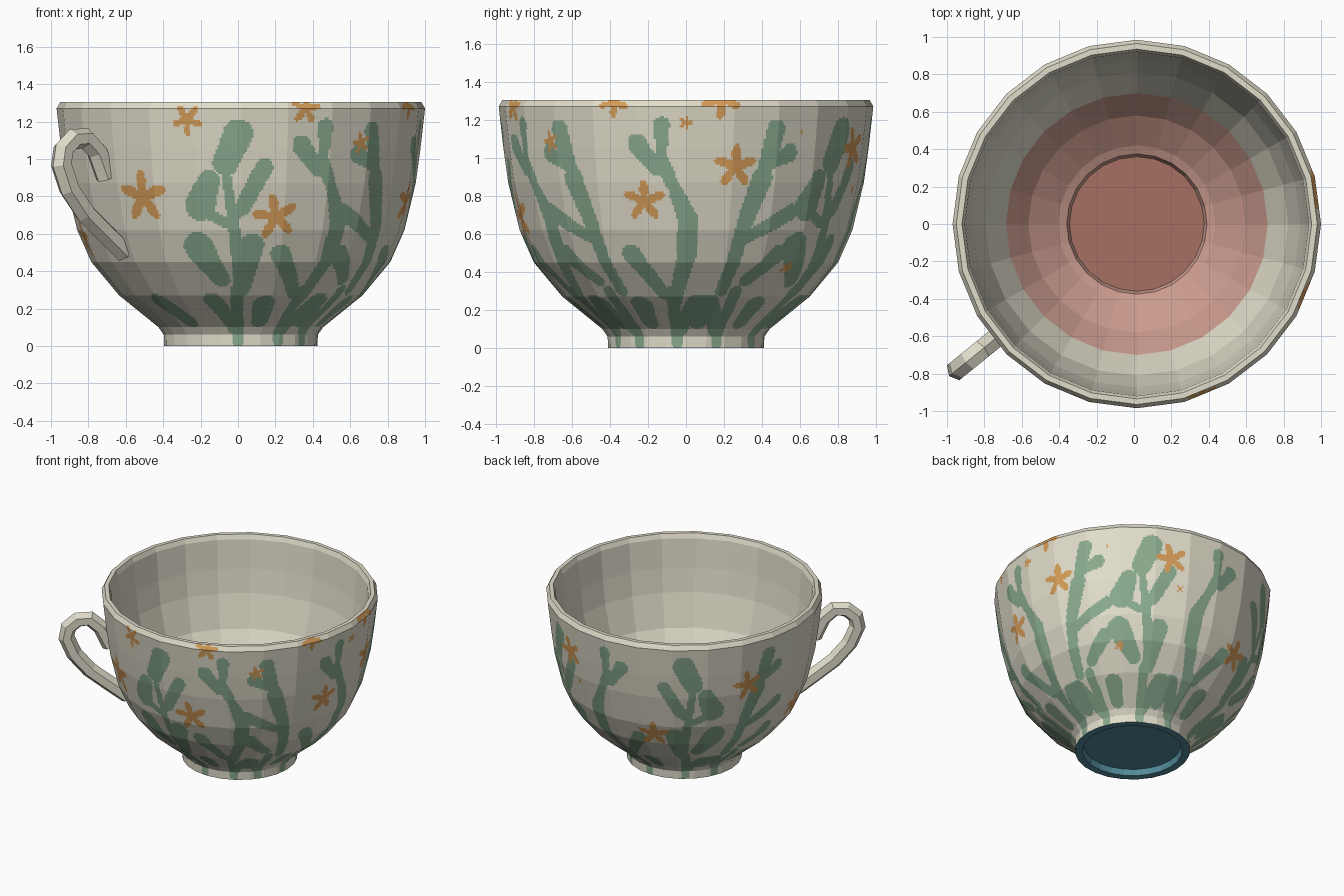
import bpy, math

if "Cube" in bpy.data.objects:
    bpy.data.objects.remove(bpy.data.objects["Cube"])

CX, SIDES, SUB, STEP = 0.015, 24, 22, 0.0125
COLS = SIDES * SUB


def material(name, *srgb):
    m = bpy.data.materials.new(name)
    m.diffuse_color = [((c / 255 + 0.055) / 1.055) ** 2.4 for c in srgb] + [1]
    m.use_nodes = True
    m.node_tree.nodes["Principled BSDF"].inputs["Base Color"].default_value = m.diffuse_color
    return m


cream = material("cream glaze", 225, 221, 203)
green = material("seaweed green", 137, 170, 142)
orange = material("starfish orange", 213, 156, 88)
pink = material("pink inside", 203, 155, 142)
clay = material("clay floor", 166, 112, 97)
teal = material("teal underside", 84, 140, 156)


def make(name, verts, faces, mats, idx=None):
    me = bpy.data.meshes.new(name)
    me.from_pydata(verts, [], faces)
    for m in mats:
        me.materials.append(m)
    if idx:
        me.polygons.foreach_set("material_index", idx)
    ob = bpy.data.objects.new(name, me)
    bpy.context.collection.objects.link(ob)
    return ob


def ring(r, z):
    return [(CX + r * math.cos(2 * math.pi * k / SIDES),
             r * math.sin(2 * math.pi * k / SIDES), z) for k in range(SIDES)]


def lathe(name, prof, mats, idx):
    """Faceted surface; idx gives the material of each band, then of the closing disc."""
    v, f, mi = [], [], []
    for p in prof:
        v += ring(*p)
    for i in range(len(prof) - 1):
        for k in range(SIDES):
            a, b = i * SIDES + k, i * SIDES + (k + 1) % SIDES
            f.append((a, b, b + SIDES, a + SIDES))
            mi.append(idx[i])
    f.append(tuple(range(len(v) - SIDES, len(v))))
    mi.append(idx[-1])
    return make(name, v, f, mats, mi)


# Inside of the cup, with the lower part pink and a clay floor
lathe("cup_inside", [(.965, 1.305), (.935, 1.305), (.92, 1.27), (.9, 1.05), (.875, .87),
                     (.81, .62), (.70, .42), (.58, .27), (.42, .15), (.375, .13), (.36, .09)],
      [cream, pink, clay], [0, 0, 0, 0, 0, 0, 1, 1, 1, 1, 2])
# Underside: foot ring with a recessed disc
foot = lathe("foot_underside", [(.41, 0), (.355, 0), (.345, .045)], [teal], [0, 0, 0])
foot.data.flip_normals()

# Outer wall: faceted profile, cut finely so that the painting can follow the facets
outer = [(.41, 0), (.412, .06), (.44, .10), (.65, .27), (.80, .45), (.875, .62),
         (.935, .87), (.96, 1.05), (.985, 1.27), (.965, 1.305)]
rows = [(outer[0][0], outer[0][1], 0.0)]              # r, z, arc length
for (r0, z0), (r1, z1) in zip(outer, outer[1:]):
    length, s0 = math.hypot(r1 - r0, z1 - z0), rows[-1][2]
    n = max(1, round(length / STEP))
    rows += [(r0 + (r1 - r0) * t / n, z0 + (z1 - z0) * t / n, s0 + length * t / n)
             for t in range(1, n + 1)]
verts, faces = [], []
for r, z, s in rows:
    c = ring(r, z)
    for k in range(SIDES):
        p, q = c[k], c[(k + 1) % SIDES]
        verts += [(p[0] + (q[0] - p[0]) * j / SUB, p[1] + (q[1] - p[1]) * j / SUB, z)
                  for j in range(SUB)]
for i in range(len(rows) - 1):
    for k in range(COLS):
        a, b = i * COLS + k, i * COLS + (k + 1) % COLS
        faces.append((a, b, b + COLS, a + COLS))
paint = [0] * len(faces)


def at_z(z):
    return min(rows, key=lambda q: abs(q[1] - z))


def fill(mat, a, s, reach, inside):
    """Paint the cells for which inside(dx, ds, r) holds around angle a and arc length s."""
    for i in range(len(rows) - 1):
        r = (rows[i][0] + rows[i + 1][0]) / 2
        ds = (rows[i][2] + rows[i + 1][2]) / 2 - s
        if abs(ds) > reach:
            continue
        c0, w = round(a / (2 * math.pi) * COLS), int(reach / r / (2 * math.pi) * COLS) + 2
        for c in range(c0 - w, c0 + w + 1):
            if inside(((c + .5) / COLS * 2 * math.pi - a) * r, ds, r):
                paint[i * COLS + c % COLS] = mat


def leaf(deg, x0, z0, x1, z1, w0, w1):
    """Rounded leaf from (x0, z0) to (x1, z1), x measured along the wall from angle deg."""
    p, q = at_z(z0), at_z(z1)
    a0, a1 = math.radians(deg) + x0 / p[0], math.radians(deg) + x1 / q[0]
    by = q[2] - p[2]

    def inside(x, y, r):
        bx = (a1 - a0) * r
        t = max(0, min(1, (x * bx + y * by) / (bx * bx + by * by + 1e-9)))
        return math.hypot(x - bx * t, y - by * t) < w0 + (w1 - w0) * t
    fill(1, a0, p[2], 0.62 * 1.3, inside)


def star(deg, z, size, turn):
    def inside(x, y, r):
        return math.hypot(x, y) < size * (.66 + .34 * math.cos(5 * (math.atan2(y, x) - turn)))
    fill(2, math.radians(deg), at_z(z)[2], size, inside)


# Three seaweed shapes: x0, z0, x1, z1, start width, end width
broad = [(.03, .3, -.05, .95, .04, .025), (-.05, .98, .02, 1.13, .07, .08),
         (-.19, .75, -.14, .88, .085, .06), (-.04, .66, .05, .75, .03, .04),
         (.04, .74, .16, .95, .045, .05), (-.2, .53, -.08, .36, .085, .05),
         (.03, .32, .09, .54, .05, .065), (-.16, .72, -.05, .66, .03, .03)]
slender = [(0, .2, .1, .5, .03, .05), (.1, .5, .11, .68, .055, .055),
           (.11, .68, .03, .87, .055, .03), (.03, .87, -.03, 1.0, .035, .04),
           (-.02, 1.0, -.02, 1.17, .025, .045), (-.15, 1.07, -.05, .93, .055, .03),
           (-.2, .5, -.04, .28, .055, .035)]
forked = [(-.08, .3, -.04, .64, .035, .045), (-.04, .64, .04, .9, .045, .06),
          (.04, .9, .11, 1.15, .04, .055), (.08, .97, .2, 1.03, .03, .05),
          (-.03, .58, .24, .72, .035, .045), (.04, .36, .19, .5, .04, .055)]
plants = [(268, broad, 1), (299, slender, 1), (323, forked, -1), (353.5, slender, 1),
          (23, forked, 1), (57, broad, 1), (88, slender, -1), (126, broad, -1),
          (157, forked, 1)]
for n, (deg, shape, side) in enumerate(plants):
    for x0, z0, x1, z1, w0, w1 in shape:
        leaf(deg, side * x0, z0, side * x1, z1, w0, w1)
    # Leaves around the foot
    tilt = 1 if n % 2 else -1
    leaf(deg, 0, .03, 0, .3, .03, .035)
    leaf(deg, .02 * tilt, .09, .13 * tilt, .25, .035, .055)
    leaf(deg + 14, 0, .13, 0, .23, .045, .06)
leaf(229, -.04, .24, .05, .13, .06, .05)

# Starfish: angle, height, size, turn
for d, z, size, turn in [
        (253, 1.21, .09, .9), (235, .8, .15, .3), (282, .69, .13, .5), (291, 1.27, .09, .2),
        (312, 1.09, .06, .6), (337, 1.29, .09, .9), (346, .78, .115, .3), (0, 1.19, .04, 0),
        (11, 1.3, .11, .9), (16, .95, .12, .3), (43, .42, .04, 0), (40, 1.13, .02, 0),
        (67, 1.05, .12, .6), (72, .83, .03, 0), (110, .54, .12, .3), (154, .93, .12, .5),
        (190, .57, .11, .2)]:
    star(d, z, size, turn)
make("cup_outside", verts, faces, [cream, green, orange], paint)

# Handle: six-sided section swept along a path of (distance from axis, height)
path = [(.80, .50), (.93, .60), (1.07, .71), (1.18, .84), (1.235, .97), (1.22, 1.05),
        (1.155, 1.105), (1.07, 1.11), (.99, 1.04), (.925, .90)]
ang = math.radians(219)
hv, hf = [], []
for i, (r, z) in enumerate(path):
    p, q = path[max(i - 1, 0)], path[min(i + 1, len(path) - 1)]
    dr, dz = q[0] - p[0], q[1] - p[1]
    d = math.hypot(dr, dz)
    for k in range(6):
        t = math.pi * k / 3
        u, w = .058 * math.cos(t), .06 * math.sin(t)
        rr, zz = r + u * dz / d, z - u * dr / d
        hv.append((CX + rr * math.cos(ang) - w * math.sin(ang),
                   rr * math.sin(ang) + w * math.cos(ang), zz))
for i in range(len(path) - 1):
    for k in range(6):
        a, b = i * 6 + k, i * 6 + (k + 1) % 6
        hf.append((a, b, b + 6, a + 6))
hf += [tuple(range(5, -1, -1)), tuple(range(len(hv) - 6, len(hv)))]
make("handle", hv, hf, [cream])
